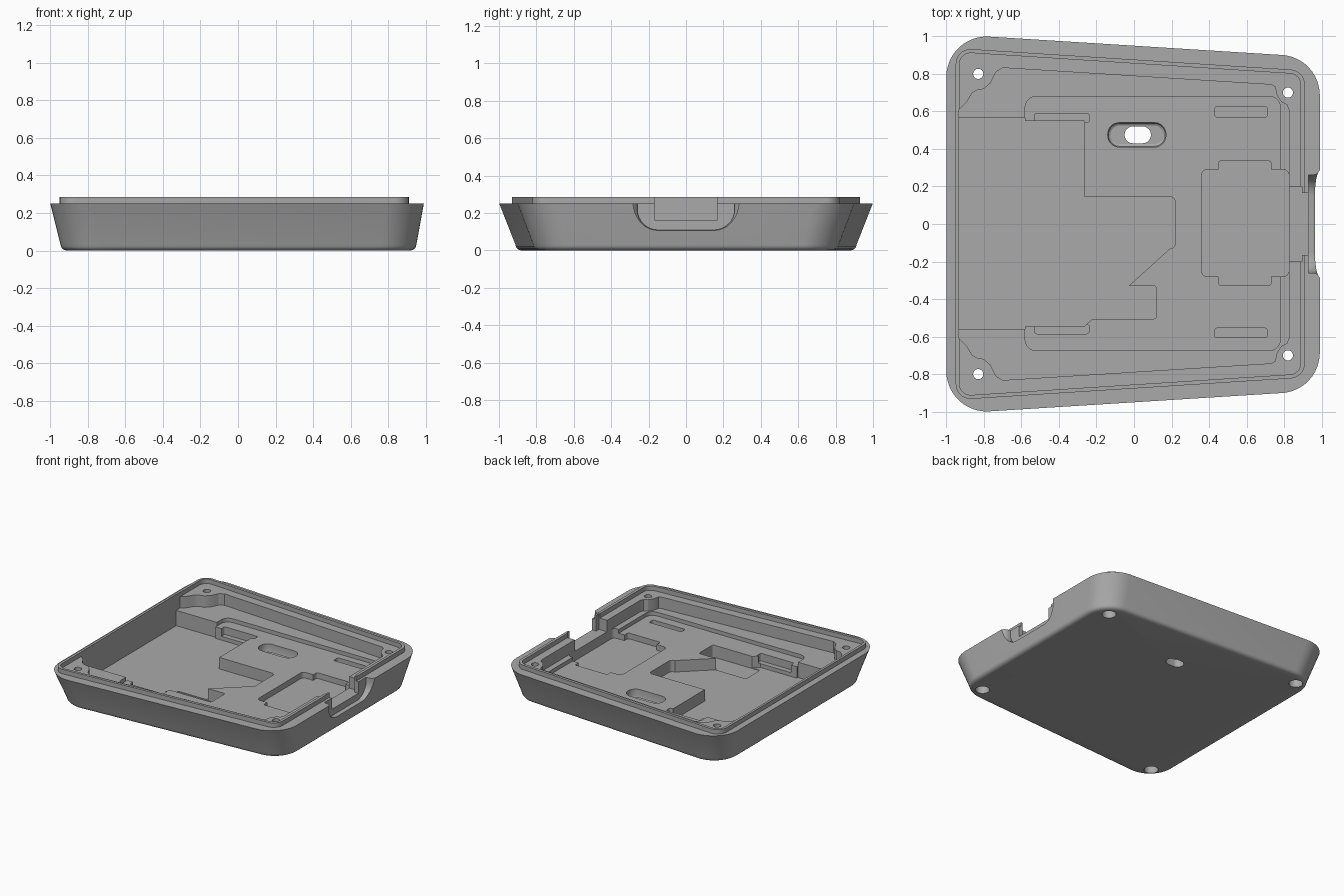
import bpy, bmesh, math
from mathutils import Vector

if "Cube" in bpy.data.objects:
    bpy.data.objects.remove(bpy.data.objects["Cube"])

grey = bpy.data.materials.new("plain grey")
grey.diffuse_color = (0.4, 0.4, 0.4, 1)
grey.use_nodes = True
grey.node_tree.nodes["Principled BSDF"].inputs["Base Color"].default_value = grey.diffuse_color


def rounded(corners, r, n=8):
    """2D polygon with every corner replaced by an arc of radius r."""
    out, k = [], len(corners)
    for i in range(k):
        p, a, b = (Vector(corners[j % k]) for j in (i, i - 1, i + 1))
        u, v = (a - p).normalized(), (b - p).normalized()
        half = u.angle(v) / 2
        c = p + (u + v).normalized() * (r / math.sin(half))
        t = r / math.tan(half)
        s, e = p + u * t - c, p + v * t - c
        ang = s.angle_signed(e)          # clockwise positive
        a0 = math.atan2(s.y, s.x)
        for j in range(n + 1):
            w = a0 - ang * j / n
            out.append((c.x + r * math.cos(w), c.y + r * math.sin(w)))
    return out


def rect(x0, x1, y0, y1, r):
    return rounded([(x0, y0), (x1, y0), (x1, y1), (x0, y1)], r)


def wedge(xl, xr, yl, yr, r):
    """Rounded four-sided outline, taller at the left end than the right."""
    return rounded([(xl, -yl), (xr, -yr), (xr, yr), (xl, yl)], r, 12)


def loft(name, rings):
    bm = bmesh.new()
    vs = [[bm.verts.new(p) for p in ring] for ring in rings]
    for a, b in zip(vs, vs[1:]):
        for i in range(len(a)):
            j = (i + 1) % len(a)
            bm.faces.new((a[i], a[j], b[j], b[i]))
    bm.faces.new(vs[0][::-1])
    bm.faces.new(vs[-1])
    bmesh.ops.recalc_face_normals(bm, faces=bm.faces)
    me = bpy.data.meshes.new(name)
    bm.to_mesh(me)
    bm.free()
    me.materials.append(grey)
    ob = bpy.data.objects.new(name, me)
    bpy.context.collection.objects.link(ob)
    return ob


def flat(pts, z):
    return [(x, y, z) for x, y in pts]


# tray shell: rounded bottom edge, sloping sides, thin raised lip
rings = []
for k in range(5):
    t = k / 4 * math.pi / 2
    d = 0.035 * (1 - math.sin(t))
    rings.append(flat(wedge(-0.945 + d, 0.95 - d, 0.925 - d, 0.805 - d, 0.2 - d),
                      0.03 * (1 - math.cos(t))))
rings.append(flat(wedge(-1, 0.99, 1.0125, 0.888, 0.215), 0.25))
lip_out = wedge(-0.95, 0.91, 0.937, 0.818, 0.08)
lip_in = wedge(-0.93, 0.888, 0.915, 0.798, 0.06)
rings += [flat(lip_out, 0.25), flat(lip_out, 0.285), flat(lip_in, 0.285), flat(lip_in, 0.25)]
tray = loft("tray", rings)
bpy.context.view_layer.objects.active = tray


def cut(rings):
    cutter = loft("cutter", rings)
    cutter.hide_render = True
    m = tray.modifiers.new("cut", 'BOOLEAN')
    m.operation, m.solver, m.object = 'DIFFERENCE', 'EXACT', cutter
    bpy.ops.object.modifier_apply(modifier=m.name)
    bpy.data.objects.remove(cutter)


def pocket(pts, z0, z1=0.4):
    cut([flat(pts, z0), flat(pts, z1)])


LEDGE, PLATE, DEEP = 0.16, 0.13, 0.04

# main cavity, waisted around the screw bosses
half = [(-0.932, 0.61), (-0.89, 0.65), (-0.865, 0.695), (-0.84, 0.712), (-0.80, 0.72),
        (-0.765, 0.75), (-0.735, 0.81), (-0.70, 0.832), (0.735, 0.742), (0.752, 0.73),
        (0.76, 0.69), (0.785, 0.65), (0.815, 0.635), (0.825, 0.61)]
pocket(half + [(x, -y) for x, y in reversed(half)], LEDGE)

# wide shallow recess
pocket(rect(-0.58, 0.78, -0.675, 0.68, 0.06), PLATE)

# deep pocket with a tongue reaching to the right
pocket([(-0.932, -0.56), (-0.58, -0.56), (-0.58, -0.545), (-0.265, -0.545)]
       + rounded([(-0.265, -0.132), (0.22, -0.132), (0.22, 0.145), (-0.265, 0.145)], 0.03)[9:27]
       + [(-0.265, 0.145), (-0.265, 0.55), (-0.58, 0.55), (-0.58, 0.565), (-0.932, 0.565)], DEEP)
pocket(rect(-0.29, 0.12, -0.505, -0.33, 0.015), 0.035)

# clip slots beside the pockets
for y0, y1 in ((0.54, 0.59), (-0.585, -0.535)):
    pocket(rect(-0.53, -0.24, y0, y1, 0.012), 0.07)
for y0, y1 in ((0.57, 0.625), (-0.605, -0.555)):
    pocket(rect(0.43, 0.71, y0, y1, 0.012), 0.09)

# connector board pocket with side slots
pocket(rect(0.36, 0.825, -0.28, 0.29, 0.03), 0.085)
for y0, y1 in ((0.27, 0.335), (-0.325, -0.26)):
    pocket(rect(0.45, 0.73, y0, y1, 0.012), 0.085)

# connector opening through the right wall
pocket([(0.80, -0.2), (0.895, -0.2), (0.895, 0.2), (0.80, 0.2)], LEDGE)
pocket([(0.88, -0.165), (1.1, -0.165), (1.1, 0.165), (0.88, 0.165)], LEDGE)

# flared recess on the outside of the opening
cut([[(x, y, z) for y, z in rect(-0.26 - d, 0.26 + d, 0.11 - d, 0.6, 0.11 + d)]
     for x, d in ((0.93, 0), (0.957, 0), (0.975, 0.008), (0.99, 0.025), (1.05, 0.09))])

# oval well with a through slot
cut([flat(rect(-0.14 - d, 0.17 + d, 0.41 - d, 0.54 + d, 0.062 + d), z)
     for z, d in ((0.06, -0.015), (0.067, -0.004), (0.08, 0), (0.2, 0))])
pocket(rect(-0.05, 0.09, 0.43, 0.52, 0.0445), -0.1)

# screw holes with wider bores underneath
for x, y in ((-0.83, 0.8), (0.82, 0.7)):
    for s in (1, -1):
        for r, z0, z1 in ((0.027, -0.1, 0.4), (0.05, -0.1, 0.12)):
            pocket([(x + r * math.cos(a * math.pi / 12), s * y + r * math.sin(a * math.pi / 12))
                    for a in range(24)], z0, z1)

tray.select_set(True)
bpy.ops.object.shade_smooth_by_angle(angle=math.radians(30))
